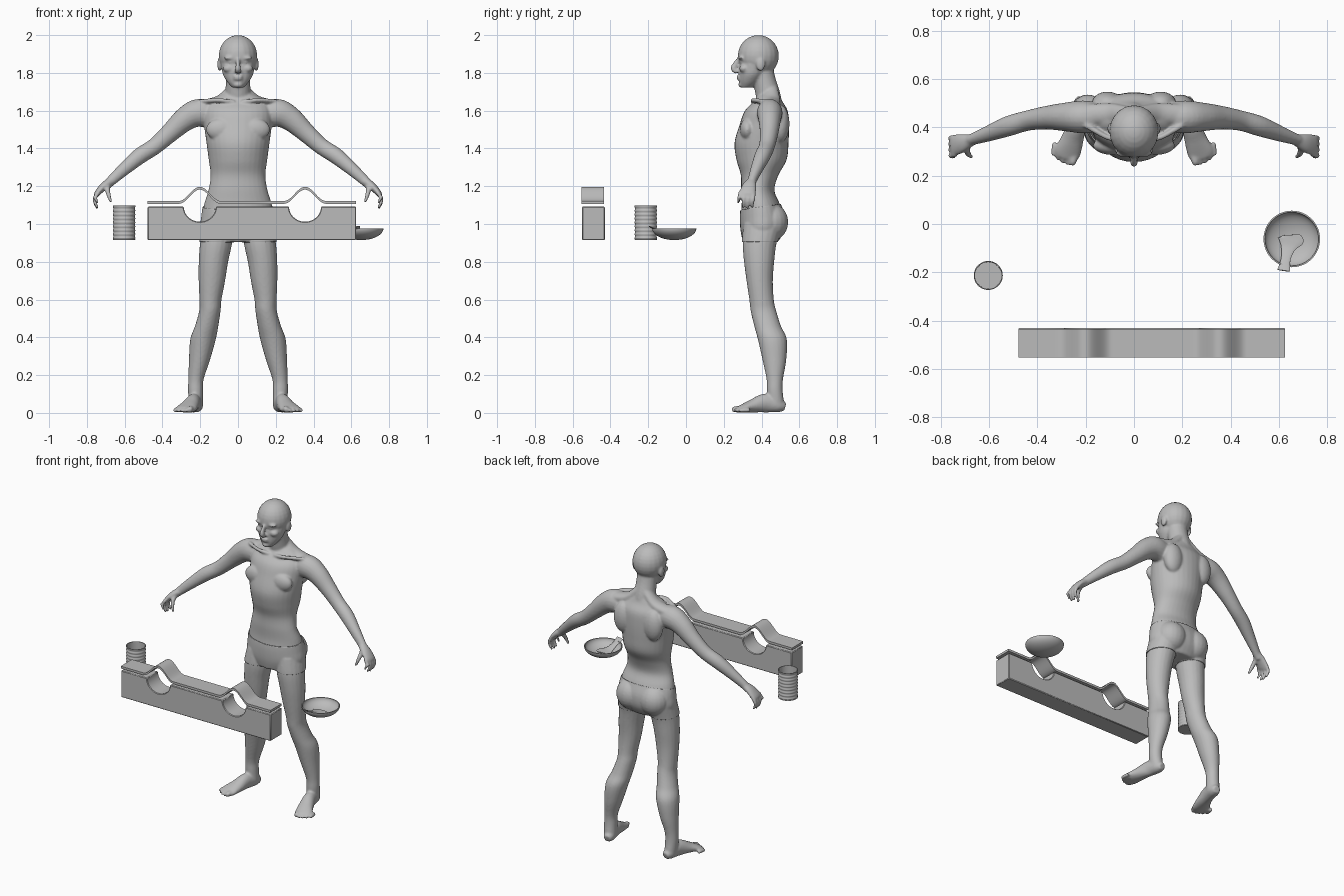
import bpy, bmesh, math
from mathutils import Vector, Matrix

cube = bpy.data.objects.get("Cube")
if cube:
    bpy.data.objects.remove(cube)

grey = bpy.data.materials.new("plain_grey")
grey.use_nodes = True
colour = (.5, .5, .5, 1)
grey.diffuse_color = colour
grey.node_tree.nodes["Principled BSDF"].inputs["Base Color"].default_value = colour
X, Y, Z = (Vector(axis) for axis in Matrix.Identity(3))


def add_object(name, bm, smooth_angle=None):
    bmesh.ops.recalc_face_normals(bm, faces=bm.faces)
    mesh = bpy.data.meshes.new(name)
    bm.to_mesh(mesh)
    bm.free()
    mesh.materials.append(grey)
    obj = bpy.data.objects.new(name, mesh)
    bpy.context.collection.objects.link(obj)
    if smooth_angle:
        bpy.ops.object.select_all(action='DESELECT')
        bpy.context.view_layer.objects.active = obj
        obj.select_set(True)
        bpy.ops.object.shade_smooth_by_angle(angle=math.radians(smooth_angle))
    return obj


def smooth_path(keys, steps=5):
    """Catmull-Rom interpolation through key tuples of any length."""
    keys = [keys[0], *keys, keys[-1]]
    path = []
    for p, q, r, s in zip(keys, keys[1:], keys[2:], keys[3:]):
        for k in range(steps):
            t = k / steps
            path.append([b + t * (c - a + t * (2*a - 5*b + 4*c - d + t * (3*b - a - 3*c + d))) / 2
                         for a, b, c, d in zip(p, q, r, s)])
    return path + [list(keys[-1])]


def tube(bm, keys, ref=Y, level=False, sides=20, side=1):
    """Loft ellipses (x, y, z, radius along ref, other radius) along a path."""
    path = smooth_path(keys)
    centres = [Vector((side * p[0], p[1], p[2])) for p in path]
    rings = []
    for i, p in enumerate(path):
        t = Z if level else (centres[min(i + 1, len(path) - 1)] - centres[max(i - 1, 0)]).normalized()
        u = (ref - t * ref.dot(t)).normalized()
        v = t.cross(u)
        rings.append([bm.verts.new(centres[i] + u * p[3] * math.cos(a) + v * p[4] * math.sin(a))
                      for a in (math.tau * k / sides for k in range(sides))])
    for low, high in zip(rings, rings[1:]):
        for k in range(sides):
            n = (k + 1) % sides
            bm.faces.new((low[k], low[n], high[n], high[k]))
    bm.faces.new(rings[0][::-1])
    bm.faces.new(rings[-1])


def ball(bm, centre, radii):
    matrix = Matrix.Translation(centre) @ Matrix.Diagonal((*radii, 1))
    bmesh.ops.create_uvsphere(bm, u_segments=20, v_segments=14, radius=1, matrix=matrix)


def lathe(name, profile, x, y, sides=48):
    bm = bmesh.new()
    verts = [bm.verts.new((x + r, y, z)) for r, z in profile]
    edges = [bm.edges.new(pair) for pair in zip(verts, verts[1:])]
    bmesh.ops.spin(bm, geom=verts + edges, cent=(x, y, 0), axis=Z, angle=math.tau, steps=sides)
    bmesh.ops.remove_doubles(bm, verts=bm.verts, dist=.0002)
    return add_object(name, bm, 40)


def extrude_outline(name, outline, front, back):
    bm = bmesh.new()
    face = bm.faces.new([bm.verts.new((x, front, z)) for x, z in outline])
    new = bmesh.ops.extrude_face_region(bm, geom=[face])["geom"]
    bmesh.ops.translate(bm, vec=Y * (back - front), verts=[v for v in new if isinstance(v, bmesh.types.BMVert)])
    return add_object(name, bm, 35)


body = bmesh.new()
# Torso and neck
tube(body, [(0, y, z, ry, rx) for z, y, ry, rx in (
    (.91, .395, .09, .14), (.97, .405, .112, .192), (1.04, .405, .115, .19), (1.11, .395, .1, .178),
    (1.18, .38, .088, .156), (1.26, .39, .1, .145), (1.34, .4, .133, .155), (1.43, .4, .143, .167),
    (1.53, .415, .13, .18), (1.6, .425, .113, .18), (1.65, .435, .075, .15), (1.69, .44, .055, .08))],
    level=True, sides=32)
tube(body, [(0, .45, 1.6, .065, .075), (0, .435, 1.68, .065, .068), (0, .415, 1.76, .06, .064), (0, .4, 1.83, .06, .065)])
# Face, skull, nose, lips and chin
tube(body, [(0, y, z, ry, rx) for z, y, ry, rx in (
    (1.722, .32, .03, .03), (1.75, .335, .053, .056), (1.79, .35, .07, .08),
    (1.83, .36, .08, .088), (1.86, .37, .084, .092), (1.9, .375, .095, .096))], level=True)
ball(body, (0, .383, 1.89), (.102, .109, .11))
tube(body, [(0, .284, 1.88, .01, .01), (0, .265, 1.85, .015, .011), (0, .252, 1.822, .016, .015), (0, .272, 1.804, .012, .018)])
for z, y in ((1.781, .278), (1.768, .28)):
    ball(body, (0, y, z), (.026, .011, .007))
ball(body, (0, .295, 1.737), (.026, .018, .016))

for s in (-1, 1):
    # Brow, eye, cheek and ear
    ball(body, (s * .04, .292, 1.879), (.036, .015, .011))
    ball(body, (s * .037, .297, 1.856), (.016, .012, .009))
    ball(body, (s * .05, .308, 1.823), (.03, .026, .022))
    ball(body, (s * .097, .395, 1.845), (.013, .024, .036))
    # Chest, shoulder blade, collar bone, neck slope and buttock
    ball(body, (s * .085, .325, 1.5), (.085, .04, .06))
    ball(body, (s * .11, .5, 1.53), (.065, .048, .1))
    ball(body, (s * .085, .45, 1.01), (.09, .086, .095))
    tube(body, [(.02, .36, 1.645, .012, .012), (.1, .355, 1.655, .011, .011), (.2, .41, 1.65, .012, .012)], ref=Z, side=s)
    tube(body, [(.02, .45, 1.72, .035, .03), (.1, .455, 1.65, .045, .03), (.21, .45, 1.62, .045, .035)], side=s)
    # Arm
    tube(body, [(.13, .44, 1.575, .06, .07), (.21, .443, 1.588, .068, .074), (.28, .443, 1.555, .06, .064),
                (.36, .44, 1.483, .049, .051), (.44, .428, 1.412, .042, .044), (.52, .405, 1.36, .042, .043),
                (.6, .375, 1.293, .033, .035), (.67, .35, 1.23, .024, .027), (.7, .34, 1.2, .025, .023)], side=s)
    # Palm, fingers and thumb
    tube(body, [(.67, .348, 1.228, .024, .024), (.71, .335, 1.2, .038, .021), (.745, .325, 1.162, .045, .016),
                (.75, .322, 1.148, .04, .01)], side=s)
    for k in range(4):
        y = .36 - k * .0245
        drop = (.075, .012, .0, .01)[3 - k] * .4
        tube(body, [(.738, y, 1.17, .011, .011), (.757, y - .003, 1.14, .011, .011),
                    (.757, y - .007, 1.11 + drop, .0095, .0095), (.742, y - .01, 1.08 + drop, .007, .007)], sides=10, side=s)
    tube(body, [(.69, .33, 1.205, .016, .016), (.69, .3, 1.175, .014, .014), (.682, .285, 1.145, .011, .011),
                (.672, .278, 1.115, .008, .008)], sides=10, side=s)
    # Leg
    tube(body, [(x, y, z, ry, rx) for z, x, y, ry, rx in (
        (1, .105, .41, .1, .08), (.9, .116, .39, .09, .085), (.8, .13, .387, .08, .078), (.7, .138, .39, .07, .07),
        (.6, .146, .4, .065, .059), (.54, .149, .41, .068, .057), (.46, .166, .432, .071, .062),
        (.39, .185, .457, .077, .068), (.28, .204, .468, .063, .056), (.18, .222, .47, .044, .041),
        (.12, .225, .47, .042, .04), (.05, .222, .475, .045, .038))], level=True, side=s)
    # Foot and toes
    tube(body, [(.215, .524, .03, .022, .022), (.22, .49, .04, .036, .038), (.235, .42, .052, .038, .05),
                (.255, .35, .036, .047, .035), (.276, .295, .022, .055, .021), (.285, .27, .016, .042, .014)], ref=X, side=s)
    for k in range(5):
        x, y, r = .246 + k * .02, .278 + k * k * .0025, (.017 if k == 0 else .0115)
        tube(body, [(x, y + .02, r + .003, r, r), (x + .006, y - .012, r + .003, r, r),
                    (x + .009, y - .036, r, r * .7, r * .7)], ref=X, sides=10, side=s)

# Fuse the parts into one skin
figure = add_object("figure_body", body)
remesh = figure.modifiers.new("fuse", 'REMESH')
remesh.mode = 'VOXEL'
remesh.voxel_size = .0065
soften = figure.modifiers.new("soften", 'SMOOTH')
soften.iterations = 5
graph = bpy.context.evaluated_depsgraph_get()
skin = bpy.data.meshes.new_from_object(figure.evaluated_get(graph))
figure.modifiers.clear()
figure.data = skin
skin.materials.clear()
skin.materials.append(grey)
for polygon in skin.polygons:
    polygon.use_smooth = True
    polygon.material_index = 0

# Shorts: a band of the skin, thickened outwards
band = bmesh.new()
band.from_mesh(skin)
for point, normal in (((0, .4, 1.09), Vector((0, -.15, 1))), ((0, .4, .905), -Z)):
    bmesh.ops.bisect_plane(band, geom=[*band.verts, *band.edges, *band.faces],
                           plane_co=point, plane_no=normal, clear_outer=True)
bmesh.ops.delete(band, geom=[v for v in band.verts if abs(v.co.x) > .35], context='VERTS')
shorts = add_object("shorts", band, 50)
thicken = shorts.modifiers.new("cloth", 'SOLIDIFY')
thicken.thickness = .005
thicken.offset = 1

# Beam with two round notches
notches = (-.202, .355)
top = 1.092
outline = [(.625, .915), (-.478, .915), (-.478, top)]
for centre in notches:
    outline += [(centre - .085 * math.cos(a), top - .08 * math.sin(a)) for a in (math.pi * k / 20 for k in range(21))]
outline.append((.625, top))
beam = extrude_outline("notched_beam", outline, -.55, -.43)
bevel = beam.modifiers.new("soft_edges", 'BEVEL')
bevel.width = .004
bevel.limit_method = 'ANGLE'
bevel.angle_limit = 1

# Strap with two humps above the notches
line = []
for k in range(111):
    x = -.478 + k * .01003
    d = min(abs(x - c) for c in notches)
    line.append((x, 1.107 + (.0375 * (1 + math.cos(math.pi * d / .11)) if d < .11 else 0)))
extrude_outline("humped_strap", line + [(x, z + .015) for x, z in reversed(line)], -.552, -.434)

# Open ribbed can
wall = [(.058 + .0018 * math.sin(k * 1.3), .92 + k * .0043) for k in range(40)]
lathe("ribbed_can", [(0, .915), (.06, .915), *wall, (.06, 1.093), (.06, 1.097), (.056, 1.097), (.055, .922), (0, .922)], -.603, -.213)

# Bowl and the spoon resting in it
arc = [(math.sin(a), 1 - math.cos(a)) for a in (math.pi / 2 * k / 12 for k in range(13))]
outer = [(.117 * r, .915 + .062 * h) for r, h in arc]
inner = [(.111 * r, .922 + .055 * h) for r, h in reversed(arc)]
lathe("bowl", outer + inner, .653, -.062)
spoon = bmesh.new()
tube(spoon, [(.648, -.045, .936, .035, .003), (.648, -.065, .936, .054, .004), (.638, -.1, .942, .03, .004),
             (.628, -.145, .962, .02, .004), (.619, -.193, .987, .026, .003)], ref=X, sides=12)
add_object("spoon", spoon, 50)
